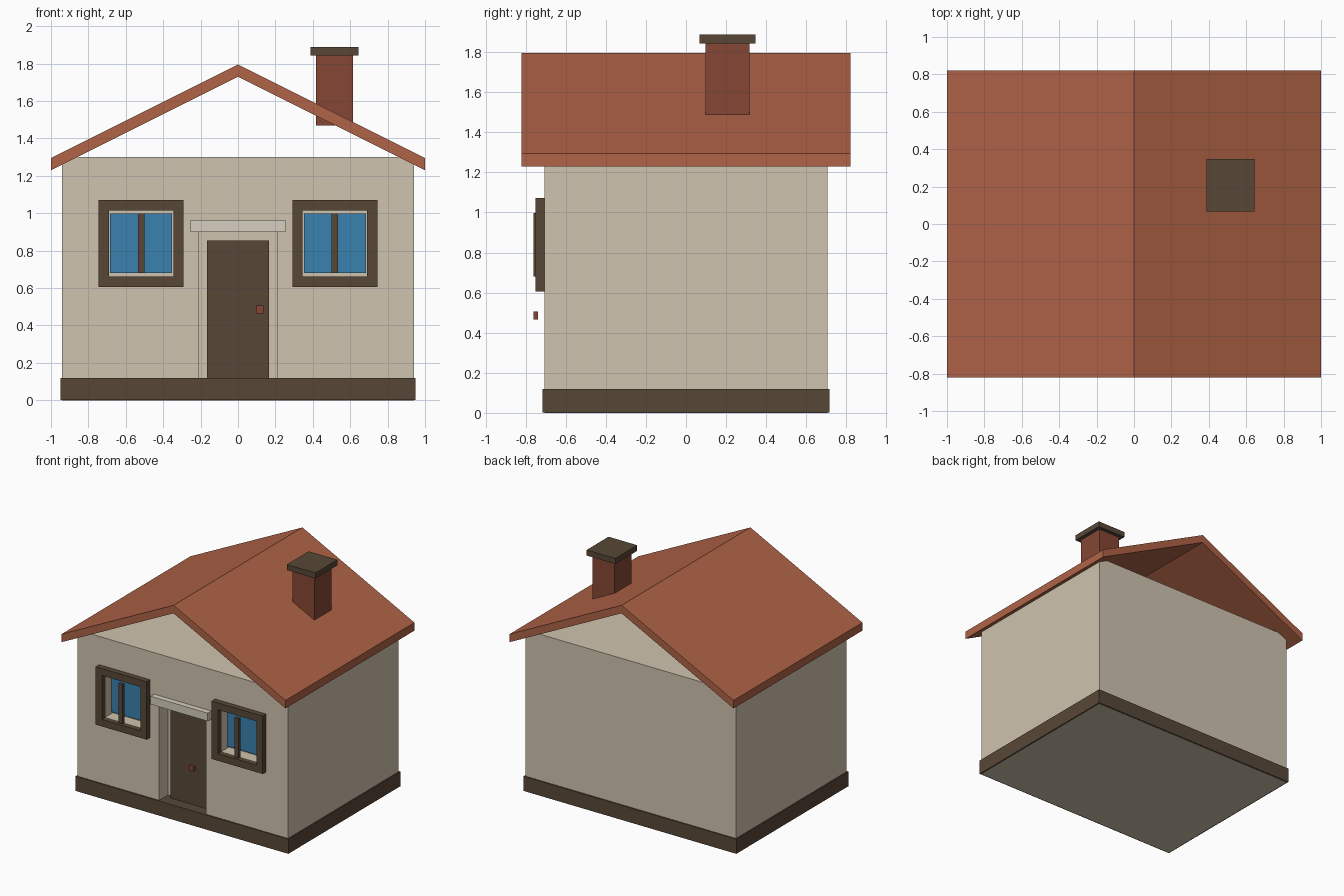
import bpy, bmesh

if "Cube" in bpy.data.objects:
    bpy.data.objects.remove(bpy.data.objects["Cube"])


def mat(name, r, g, b):
    m = bpy.data.materials.new(name)
    m.diffuse_color = [(c / 255) ** 2.2 for c in (r, g, b)] + [1]
    m.use_nodes = True
    m.node_tree.nodes["Principled BSDF"].inputs["Base Color"].default_value = m.diffuse_color
    return m


PLASTER = mat("plaster", 206, 194, 173)
TRIM = mat("pale_trim", 214, 205, 190)
WOOD = mat("dark_wood", 88, 73, 58)
GLASS = mat("glass", 60, 128, 172)
BRICK = mat("brick", 132, 72, 55)
TILE = mat("roof_tile", 174, 99, 72)


def add(name, bm, material):
    bmesh.ops.recalc_face_normals(bm, faces=bm.faces)
    me = bpy.data.meshes.new(name)
    bm.to_mesh(me)
    bm.free()
    if material:
        me.materials.append(material)
    ob = bpy.data.objects.new(name, me)
    bpy.context.collection.objects.link(ob)
    return ob


def box(name, x, y, z, material=None):
    bm = bmesh.new()
    bmesh.ops.create_cube(bm, size=1)
    for v in bm.verts:
        v.co = [lo + (c + 0.5) * (hi - lo) for c, (lo, hi) in zip(v.co, (x, y, z))]
    return add(name, bm, material)


def cut(ob, x, y, z):
    cutter = box("cutter", x, y, z)
    cutter.hide_render = True
    m = ob.modifiers.new("cut", "BOOLEAN")
    m.operation, m.solver, m.object = "DIFFERENCE", "EXACT", cutter
    bpy.context.view_layer.objects.active = ob
    bpy.ops.object.modifier_apply(modifier=m.name)
    bpy.data.objects.remove(cutter)


def span(centre, width):
    return (centre - width / 2, centre + width / 2)


# Plinth and walls
box("plinth", (-0.95, 0.95), (-0.715, 0.715), (0.002, 0.12), WOOD)
walls = box("walls", (-0.94, 0.94), (-0.705, 0.705), (0, 1.3), PLASTER)

# Door in its recess, with lintel and knob
cut(walls, (-0.21, 0.21), (-0.8, -0.59), (0.11, 0.91))
box("door", (-0.165, 0.165), (-0.625, -0.58), (0.11, 0.853), WOOD)
box("door_lintel", (-0.255, 0.255), (-0.75, -0.69), (0.9, 0.965), TRIM)
box("door_knob", (0.096, 0.137), (-0.76, -0.738), (0.465, 0.506), BRICK)

# Windows: recess, frame, pane and mullion on each side
for side, s in (("left", -1), ("right", 1)):
    c = s * 0.518
    cut(walls, span(c, 0.345), (-0.8, -0.61), (0.662, 1.016))
    frame = box(side + "_window_frame", span(c, 0.455), (-0.75, -0.704), (0.605, 1.072), WOOD)
    cut(frame, span(c, 0.345), (-0.8, -0.6), (0.662, 1.016))
    box(side + "_window_pane", span(c, 0.332), (-0.635, -0.6), (0.68, 0.998), GLASS)
    box(side + "_window_mullion", span(c, 0.035), (-0.76, -0.735), (0.68, 0.998), WOOD)

# Open-ended gable roof: chevron profile extruded along y
bm = bmesh.new()
profile = [(-1, 1.23), (-1, 1.295), (0, 1.795), (1, 1.295), (1, 1.23), (0, 1.73)]
face = bm.faces.new([bm.verts.new((x, -0.822, z)) for x, z in profile])
ext = bmesh.ops.extrude_face_region(bm, geom=[face])["geom"]
bmesh.ops.translate(bm, verts=[v for v in ext if isinstance(v, bmesh.types.BMVert)], vec=(0, 1.644, 0))
add("roof", bm, TILE)

# Chimney and cap
box("chimney", (0.418, 0.614), (0.097, 0.317), (1.468, 1.845), BRICK)
box("chimney_cap", (0.388, 0.644), (0.068, 0.347), (1.843, 1.888), WOOD)
